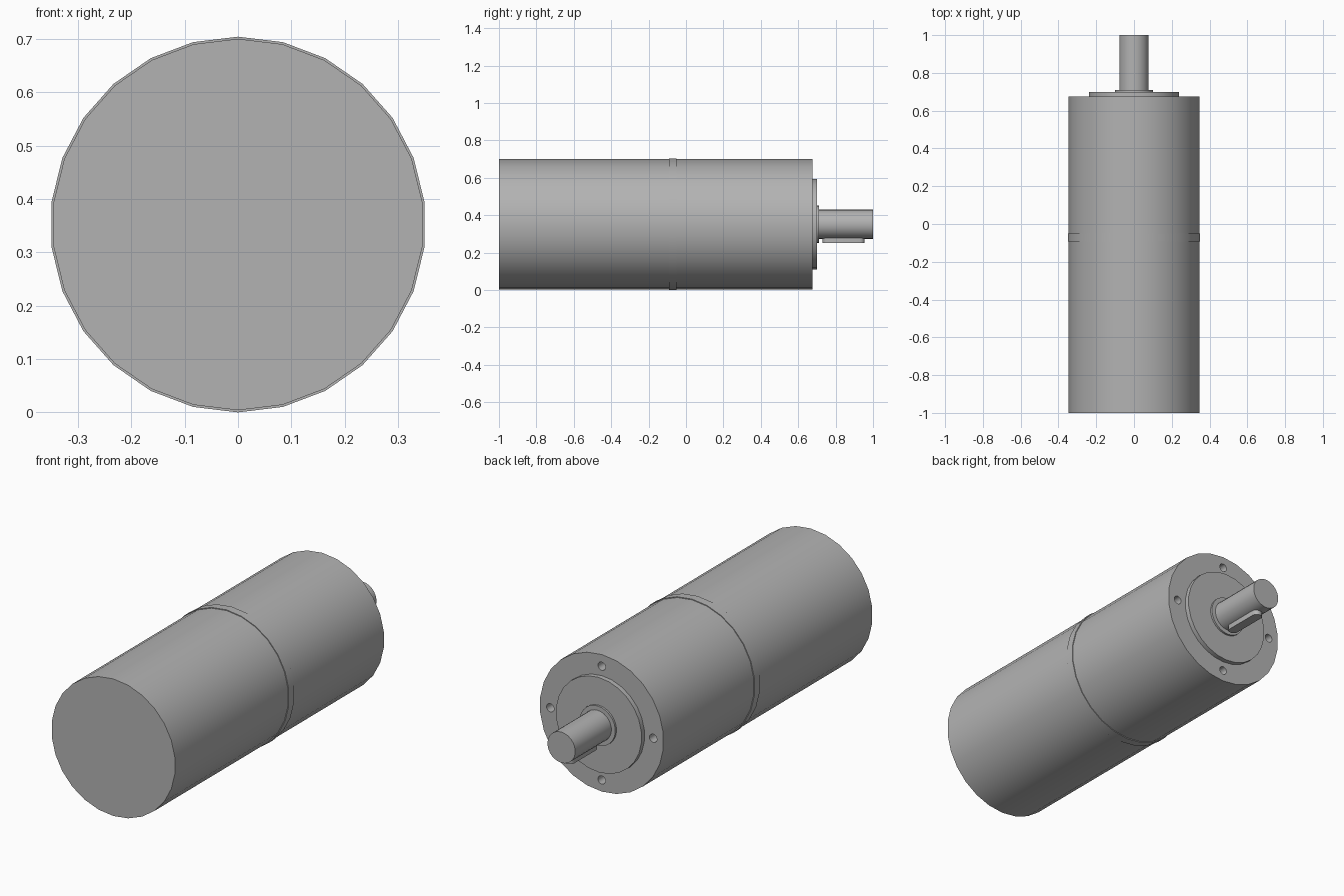
import bpy, bmesh, math
from mathutils import Vector

cube = bpy.data.objects.get("Cube")
if cube:
    bpy.data.objects.remove(cube, do_unlink=True)

AXIS_Z = 0.352
SIDES = 26

grey = bpy.data.materials.new("plain_grey")
grey.use_nodes = True
colour = (0.45, 0.45, 0.45, 1)
grey.diffuse_color = colour
grey.node_tree.nodes["Principled BSDF"].inputs["Base Color"].default_value = colour


def finish(name, bm):
    """Turn a bmesh into a smooth object with sharp rims."""
    bmesh.ops.recalc_face_normals(bm, faces=bm.faces)
    mesh = bpy.data.meshes.new(name)
    bm.to_mesh(mesh)
    bm.free()
    mesh.materials.append(grey)
    obj = bpy.data.objects.new(name, mesh)
    bpy.context.collection.objects.link(obj)
    return obj


def smooth(obj):
    bpy.ops.object.select_all(action="DESELECT")
    obj.select_set(True)
    bpy.context.view_layer.objects.active = obj
    bpy.ops.object.shade_smooth_by_angle(angle=math.radians(30))


def prism(name, outline, offset):
    """Extrude a closed outline along an offset."""
    bm = bmesh.new()
    face = bm.faces.new([bm.verts.new(p) for p in outline])
    out = bmesh.ops.extrude_face_region(bm, geom=[face], use_keep_orig=True)
    moved = [v for v in out["geom"] if isinstance(v, bmesh.types.BMVert)]
    bmesh.ops.translate(bm, verts=moved, vec=offset)
    return finish(name, bm)


def rod(name, radius, y0, y1, x=0, z=AXIS_Z, sides=SIDES):
    """Cylinder along y with a corner at the top."""
    turn = 2 * math.pi / sides
    ring = [(x + radius * math.sin(i * turn), y0, z + radius * math.cos(i * turn))
            for i in range(sides)]
    return prism(name, ring, Vector((0, y1 - y0, 0)))


# Motor body, joint band and output side
body = rod("body", 0.348, -1, 0.676)
parts = [
    body,
    rod("joint_band", 0.352, -0.092, -0.05),
    rod("pilot_flange", 0.241, 0.67, 0.7),
    rod("shaft_collar", 0.1, 0.69, 0.71),
    rod("output_shaft", 0.078, 0.7, 1),
]

# Four blind mounting holes in the output face
for i in range(4):
    a = i * math.pi / 2
    cutter = rod("hole_cutter", 0.021, 0.58, 0.72,
                 0.289 * math.sin(a), AXIS_Z + 0.289 * math.cos(a), 16)
    cutter.hide_render = True
    cut = body.modifiers.new("mounting_hole", "BOOLEAN")
    cut.operation = "DIFFERENCE"
    cut.solver = "EXACT"
    cut.object = cutter
    bpy.context.view_layer.objects.active = body
    bpy.ops.object.modifier_apply(modifier=cut.name)
    bpy.data.objects.remove(cutter, do_unlink=True)

# Round-ended key under the shaft
half, near, far = 0.025, 0.73, 0.955
outline = []
for centre, start in ((far - half, 0), (near + half, math.pi)):
    for i in range(9):
        a = start + math.pi * i / 8
        outline.append((half * math.cos(a), centre + half * math.sin(a), 0.252))
parts.append(prism("shaft_key", outline, Vector((0, 0, 0.07))))

for part in parts:
    smooth(part)
